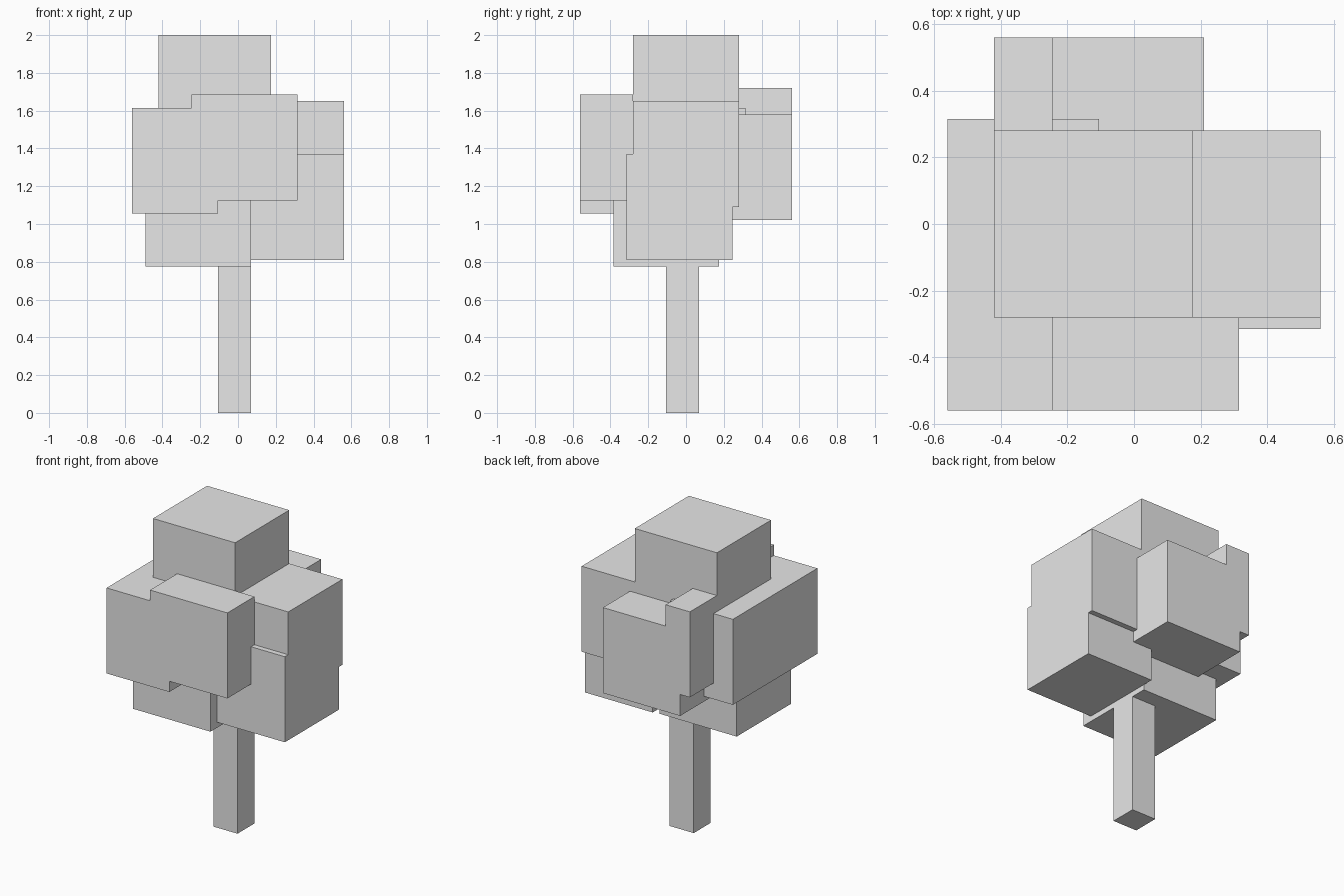
import bpy
from mathutils import Vector

default_cube = bpy.data.objects.get("Cube")
if default_cube:
    bpy.data.objects.remove(default_cube, do_unlink=True)

# One plain grey for the whole tree
grey = bpy.data.materials.new("light_grey")
grey.use_nodes = True
colour = (0.8, 0.8, 0.8, 1)
grey.diffuse_color = colour
grey.node_tree.nodes["Principled BSDF"].inputs["Base Color"].default_value = colour


def block(name, low, high):
    """Flat-faced box spanning two opposite corners."""
    low, high = Vector(low), Vector(high)
    bpy.ops.mesh.primitive_cube_add(size=1, location=(low + high) / 2)
    box = bpy.context.object
    box.name = name
    box.scale = high - low
    bpy.ops.object.transform_apply(location=False, rotation=False, scale=True)
    box.data.materials.append(grey)
    return box


# Trunk, running up into the foliage
block("trunk", (-0.105, -0.105, 0), (0.07, 0.07, 1.2))

# Foliage blocks clustered around the trunk
block("crown_foliage", (-0.42, -0.28, 1.4), (0.175, 0.28, 2))
block("front_foliage", (-0.245, -0.56, 1.125), (0.315, -0.28, 1.685))
block("right_foliage", (-0.56, -0.56, 1.055), (-0.105, 0.315, 1.615))
block("left_upper_foliage", (0, -0.28, 1.09), (0.56, 0.28, 1.65))
block("left_lower_foliage", (0.07, -0.315, 0.81), (0.56, 0.245, 1.37))
block("lower_foliage", (-0.49, -0.385, 0.775), (0.07, 0.175, 1.335))
block("back_lower_foliage", (-0.35, 0, 1.02), (0.21, 0.56, 1.58))
block("back_upper_foliage", (-0.42, 0, 1.16), (-0.245, 0.56, 1.72))
